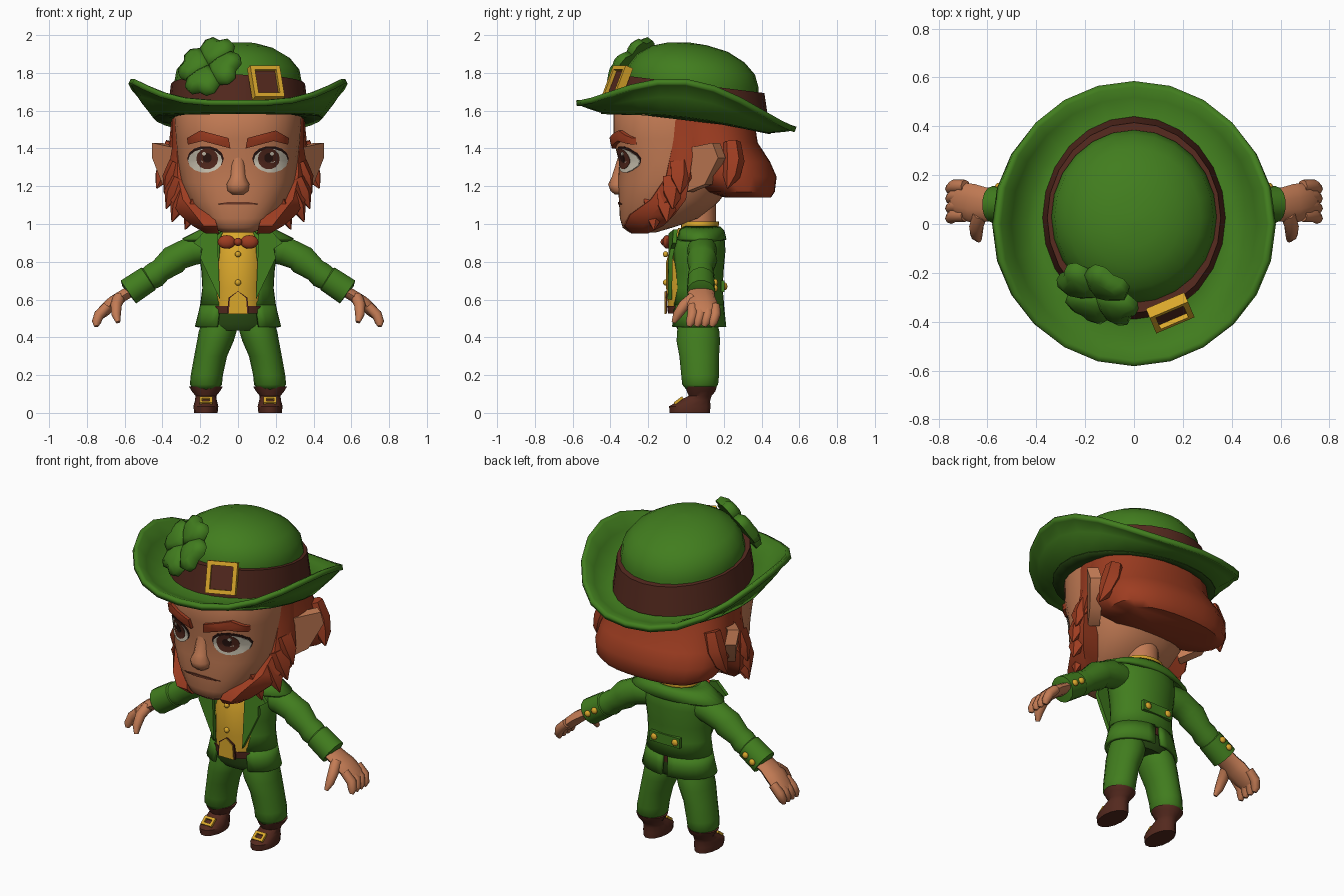
import bpy, bmesh
from math import sin, cos, pi, radians
from mathutils import Vector
from mathutils.bvhtree import BVHTree

old = bpy.data.objects.get("Cube")
if old:
    bpy.data.objects.remove(old, do_unlink=True)


def material(name, *rgb):
    m = bpy.data.materials.new(name)
    m.use_nodes = True
    m.diffuse_color = (*rgb, 1)
    m.node_tree.nodes["Principled BSDF"].inputs["Base Color"].default_value = (*rgb, 1)
    return m


green = material("leaf green", .053, .205, .013)
lining = material("dark lining green", .023, .07, .007)
brown = material("leather brown", .088, .022, .013)
skin_tone = material("warm skin", .55, .2, .09)
ginger = material("ginger hair", .34, .046, .015)
gold = material("gold", .7, .385, .024)
white = material("eye white", .62, .57, .46)
dark = material("dark lash", .025, .008, .006)
lip = material("lip line", .15, .04, .02)


def finish(name, bm, mat, mirror=False, thick=0, smooth=40, fix=True):
    bmesh.ops.remove_doubles(bm, verts=bm.verts, dist=.0002)
    if fix:
        bmesh.ops.recalc_face_normals(bm, faces=bm.faces)
    me = bpy.data.meshes.new(name)
    bm.to_mesh(me)
    bm.free()
    me.materials.append(mat)
    me.shade_smooth()
    me.set_sharp_from_angle(angle=radians(smooth))
    ob = bpy.data.objects.new(name, me)
    bpy.context.collection.objects.link(ob)
    if thick:
        mod = ob.modifiers.new("Thickness", 'SOLIDIFY')
        mod.thickness, mod.offset = thick, 0
    if mirror:
        ob.modifiers.new("Mirror", 'MIRROR')
    return ob


def skin(name, rings, mat, closed=True, caps=True, **kw):
    """Bridge rings of points into one surface."""
    bm = bmesh.new()
    rows = [[bm.verts.new(p) for p in ring] for ring in rings]
    n = len(rows[0])
    for a, b in zip(rows, rows[1:]):
        for i in range(n if closed else n - 1):
            j = (i + 1) % n
            bm.faces.new((a[i], a[j], b[j], b[i]))
    if caps and closed:
        bm.faces.new(rows[0])
        bm.faces.new(rows[-1])
    return finish(name, bm, mat, **kw)


def loft(name, rings, mat, n=24, power=2, arc=None, tilt=0, **kw):
    """Stack of (z, cx, cy, rx, ry) ovals; arc leaves an opening."""
    lo, hi = arc or (0, 360)
    steps = n + 1 if arc else n
    out = []
    for z, cx, cy, rx, ry in rings:
        ring = []
        for i in range(steps):
            a = radians(lo + (hi - lo) * i / n)
            c, s = cos(a), sin(a)
            k = (abs(c) ** power + abs(s) ** power) ** (-1 / power)
            y = cy + ry * s * k
            ring.append((cx + rx * c * k, y, z + tilt * y))
        out.append(ring)
    return skin(name, out, mat, closed=not arc, **kw)


def tube(name, path, mat, wide=1, n=10, **kw):
    """Round tube along (x, y, z, radius) points, widened along y."""
    pts = [Vector(p[:3]) for p in path]
    out = []
    for i, p in enumerate(pts):
        d = (pts[min(i + 1, len(pts) - 1)] - pts[max(i - 1, 0)]).normalized()
        up = d.cross(Vector((0, 1, 0))).normalized()
        side = up.cross(d)
        r = path[i][3]
        out.append([p + side * r * wide * cos(2 * pi * k / n) + up * r * sin(2 * pi * k / n)
                    for k in range(n)])
    return skin(name, out, mat, **kw)


def prism(name, pts, push, mat, **kw):
    push = Vector(push)
    return skin(name, [pts, [Vector(p) + push for p in pts]], mat, **kw)


def ball(name, loc, size, mat, **kw):
    bm = bmesh.new()
    bmesh.ops.create_uvsphere(bm, u_segments=12, v_segments=8, radius=1)
    bmesh.ops.scale(bm, vec=size, verts=bm.verts)
    bmesh.ops.translate(bm, vec=loc, verts=bm.verts)
    return finish(name, bm, mat, **kw)


def frame(name, at, normal, w, h, bar, depth, mat, **kw):
    """Rectangular buckle facing along a normal."""
    q = Vector(normal).to_track_quat('Z', 'Y')
    ring = lambda b, z: [Vector(at) + q @ Vector((sx * (w / 2 - b), sy * (h / 2 - b), z))
                         for sx, sy in ((1, 1), (-1, 1), (-1, -1), (1, -1))]
    loops = [ring(0, 0), ring(0, depth), ring(bar, depth), ring(bar, 0), ring(0, 0)]
    return skin(name, loops, mat, caps=False, **kw)


# Head and neck
head = loft("head", [(.955, 0, -.23, .08, .07), (.98, 0, -.205, .14, .13), (1.03, 0, -.135, .2, .215),
                     (1.12, 0, -.09, .26, .265), (1.22, 0, -.055, .3, .305), (1.33, 0, -.03, .318, .325),
                     (1.45, 0, -.03, .33, .355), (1.6, 0, -.02, .34, .365), (1.72, 0, 0, .3, .3)],
            skin_tone, n=32, power=2.4)
loft("neck", [(.92, 0, .07, .1, .09), (1.15, 0, .06, .09, .1)], skin_tone)
loft("nose", [(1.155, 0, -.345, .03, .03), (1.175, 0, -.355, .055, .045), (1.21, 0, -.36, .06, .052),
              (1.25, 0, -.345, .042, .048), (1.37, 0, -.325, .035, .03), (1.43, 0, -.33, .03, .03)],
     skin_tone, n=12, smooth=70)
ear = [(.32, 0, 1.4), (.455, .14, 1.43), (.455, .17, 1.35), (.4, .1, 1.21), (.33, 0, 1.17)]
prism("ears", ear, (-.05, .04, 0), skin_tone, mirror=True)

# Face details laid on the head surface
surface = BVHTree.FromPolygons([v.co for v in head.data.vertices],
                               [p.vertices for p in head.data.polygons])


def decal(name, outline, mat, lift, mirror=True):
    dense = [Vector(a).lerp(Vector(b), t / 3)
             for a, b in zip(outline, outline[1:] + outline[:1]) for t in range(3)]
    mid = sum(dense, Vector((0, 0))) / len(dense)
    bm = bmesh.new()

    def on_face(p, raise_by):
        hit = surface.ray_cast(Vector((p.x, -2, p.y)), Vector((0, 1, 0)))[0]
        return bm.verts.new((p.x, hit.y - raise_by, p.y))

    rows = [[on_face(mid.lerp(p, f), l) for p in dense]
            for f, l in ((1, 0), (1, lift), (.7, lift), (.35, lift))]
    n = len(dense)
    for a, b in zip(rows, rows[1:]):
        for i in range(n):
            bm.faces.new((a[i], a[i - 1], b[i - 1], b[i]))
    bm.faces.new(rows[-1])
    for f in bm.faces:
        f.normal_update()
        if f.normal.y > 0:
            f.normal_flip()
    finish(name, bm, mat, mirror=mirror, fix=False)


def oval(x, z, rx, rz):
    return [(x + rx * cos(pi * i / 7), z + rz * sin(pi * i / 7)) for i in range(14)]


decal("eyelids", oval(.172, 1.346, .097, .067), dark, .004)
decal("eye_whites", oval(.174, 1.335, .091, .063), white, .007)
decal("irises", oval(.163, 1.345, .058, .056), brown, .009)
decal("pupils", oval(.163, 1.35, .024, .026), dark, .011)
decal("eye_glints", oval(.18, 1.372, .01, .01), white, .013)
decal("eyebrows", [(.04, 1.4), (.05, 1.455), (.2, 1.495), (.27, 1.455), (.265, 1.42), (.19, 1.44)],
      ginger, .022)
decal("mouth", [(-.12, 1.105), (-.05, 1.117), (.05, 1.117), (.12, 1.105), (.05, 1.103), (-.05, 1.103)],
      lip, .006, mirror=False)

# Hair, side locks, sideburns and jagged beard
loft("hair", [(1.14, 0, .33, .3, .12), (1.17, 0, .28, .37, .19), (1.25, 0, .22, .4, .26),
              (1.33, 0, .18, .39, .265), (1.43, 0, .12, .365, .26), (1.62, 0, .08, .345, .27)], ginger, power=2.3)
tube("side_locks", [(.34, .24, 1.43, .05), (.37, .25, 1.33, .06), (.4, .24, 1.25, .045), (.43, .22, 1.19, .005)],
     ginger, n=6, mirror=True)
beard = [(1.62, .3, .35, -.08, .1), (1.4, .29, .35, -.08, .04), (1.25, .25, .375, -.11, .02),
         (1.13, .21, .36, -.19, 0), (1.05, .13, .31, -.3, -.06), (.99, .11, .24, -.33, -.12), (.95, .1, .17, -.29, -.2)]
skin("beard", [[(i, f, z), (i + (o - i) * .55, f + .005, z), (o, f + (b - f) * .5, z), (o, b, z), (i, b, z)]
               for z, i, o, f, b in beard], ginger, mirror=True)
for k, (x, y, z) in enumerate([(.36, -.03, 1.24), (.35, -.07, 1.16), (.32, -.1, 1.09), (.25, -.17, 1.05)]):
    tube(f"beard_tuft_{k + 1}", [(x - .04, y, z + .08, .05), (x, y, z, .045), (x + .03, y, z - .08, .003)],
         ginger, n=5, wide=1.3, mirror=True)

# Hat
brim = []
for r, dip, curl in ((.3, .02, 0), (.38, 0, 0), (.45, -.02, .03), (.52, -.005, .11), (.56, .005, .17), (.58, 0, .185)):
    ring = []
    for i in range(24):
        c, s = cos(pi * i / 12), sin(pi * i / 12)
        ring.append((r * c * .99, r * s, 1.57 + dip + curl * abs(c) ** 3 - .12 * r * s))
    brim.append(ring)
skin("hat_brim", brim, green, caps=False, thick=.03, smooth=60)
skin("hat_lining", [[Vector(p) - Vector((0, 0, .019)) for p in ring] for ring in brim[:3]],
     lining, caps=False, thick=.004)
loft("hat_band", [(1.58, 0, .025, .375, .415), (1.745, 0, .025, .355, .39), (1.745, 0, .025, .3, .33)],
     brown, tilt=-.125)
loft("hat_crown", [(1.65, 0, .03, .33, .35), (1.75, 0, .03, .338, .355), (1.82, 0, .03, .325, .335),
                   (1.88, 0, .025, .275, .285), (1.93, 0, .02, .19, .2), (1.955, 0, .01, .1, .1),
                   (1.962, 0, .01, .01, .01)], green, tilt=-.08, smooth=60)
facing = (.36, -.85, .38)
frame("hat_buckle", (.14, -.345, 1.74), facing, .17, .18, .024, .045, gold)
frame("hat_buckle_strap", (.14, -.345, 1.74), facing, .15, .15, .0745, .025, brown)

# Clover: four puffed heart leaves
turn = Vector((-.4, -.72, .55)).to_track_quat('Z', 'Y')
heart = [(0, 0), (.055, .035), (.097, .095), (.085, .15), (.045, .172), (0, .157),
         (-.045, .172), (-.085, .15), (-.097, .095), (-.055, .035)]
for k in range(4):
    a = radians(90 * k - 6)
    place = lambda u, v, h: Vector((-.15, -.29, 1.835)) + turn @ Vector((u * cos(a) - v * sin(a), u * sin(a) + v * cos(a), h))
    skin(f"clover_leaf_{k + 1}", [[place(u, v, -.02) for u, v in heart], [place(u, v, .015) for u, v in heart],
         [place(u * .6, .035 + v * .6, .04) for u, v in heart]], green, smooth=60)

# Coat, cape collar and lapels
loft("coat_body", [(.57, 0, .06, .192, .133), (.66, 0, .06, .18, .125), (.75, 0, .06, .185, .13),
                   (.86, 0, .06, .2, .14), (.93, 0, .07, .19, .125), (.98, 0, .08, .12, .09)],
     green, arc=(-60, 240), thick=.018, smooth=60)
loft("coat_skirt", [(.57, 0, .06, .192, .133), (.52, 0, .06, .203, .138), (.455, 0, .06, .22, .145)],
     green, arc=(-60, 85), n=12, thick=.018, mirror=True)
loft("cape_collar", [(.98, 0, .08, .135, .095), (.96, 0, .075, .2, .12), (.915, 0, .075, .29, .13)],
     green, arc=(-62, 242), thick=.02)
prism("lapels", [(.095, -.075, .6), (.11, -.07, .95), (.17, -.045, .97), (.235, -.05, .9), (.19, -.06, .87), (.2, -.07, .82)],
      (0, -.022, 0), green, mirror=True)
prism("back_strap", [(-.1, .185, .64), (.1, .185, .64), (.1, .185, .7), (-.1, .185, .7)], (0, .02, 0), green)
ball("back_buttons", (.07, .207, .67), (.02, .012, .02), gold, mirror=True)

# Waistcoat, shirt collar, bow tie and belt
loft("waistcoat", [(.54, 0, .04, .15, .135), (.66, 0, .04, .145, .145), (.8, 0, .04, .15, .145),
                   (.92, 0, .05, .13, .12), (.98, 0, .06, .11, .1)], gold)
loft("shirt_collar", [(.95, 0, .07, .13, .1), (1.012, 0, .075, .12, .1)], gold)
ball("bow_wings", (.06, -.1, .905), (.048, .025, .036), ginger, mirror=True)
ball("bow_knot", (0, -.11, .905), (.022, .025, .022), ginger)
for k, z in enumerate((.84, .69)):
    ball(f"waistcoat_button_{k + 1}", (0, -.108, z), (.016, .014, .016), gold)
loft("belt", [(.525, 0, .045, .165, .14), (.565, 0, .045, .165, .145)], brown)
badge = [(-.058, .525), (.058, .525), (.05, .61), (0, .645), (-.05, .61)]
prism("buckle_backing", [(x, -.1, z) for x, z in badge], (0, -.009, 0), brown)
prism("belt_buckle", [(x * .85, -.105, .01 + z * .98) for x, z in badge], (0, -.009, 0), gold)

# Sleeves, cuffs and hands
tube("sleeves", [(.15, .08, .87, .07), (.24, .085, .86, .08), (.31, .085, .83, .074), (.34, .085, .81, .081),
                 (.41, .08, .755, .064), (.44, .08, .73, .071), (.52, .08, .68, .056)], green, n=14, mirror=True)
tube("cuffs", [(.465, .08, .715, .055), (.475, .08, .71, .072), (.58, .08, .64, .075), (.585, .08, .636, .045)],
     green, n=14, mirror=True)
for k, (x, z) in enumerate(((.505, .69), (.55, .66))):
    ball(f"cuff_buttons_{k + 1}", (x, .155, z), (.019, .014, .019), gold, mirror=True)
tube("palms", [(.56, .08, .65, .032), (.61, .08, .62, .032), (.66, .085, .585, .036), (.71, .095, .54, .034),
               (.735, .095, .515, .026)], skin_tone, wide=2.2, mirror=True, smooth=60)
for k in range(4):
    y = .035 + .04 * k
    tube(f"fingers_{k + 1}", [(.69, y, .565, .026), (.735, y, .52, .028), (.75, y - .012, .48, .024), (.75, y - .02, .458, .012)],
         skin_tone, n=8, mirror=True, smooth=60)
tube("thumbs", [(.63, .04, .61, .032), (.645, -.01, .57, .03), (.645, -.045, .52, .025), (.635, -.065, .48, .012)],
     skin_tone, n=8, mirror=True, smooth=60)

# Trousers and boots
loft("trouser_seat", [(.435, 0, .06, .17, .1), (.47, 0, .06, .197, .122), (.56, 0, .06, .165, .12)], lining)
loft("trouser_legs", [(.5, .095, .06, .09, .1), (.43, .108, .065, .1, .112), (.38, .12, .065, .097, .115),
                      (.3, .145, .07, .087, .105), (.2, .165, .075, .085, .1), (.15, .17, .075, .085, .095),
                      (.125, .17, .075, .065, .075)], green, n=16, mirror=True, smooth=60)
loft("boots", [(0, .17, .02, .062, .11), (.035, .17, .02, .066, .112), (.065, .17, .045, .058, .085),
               (.09, .17, .075, .055, .062), (.115, .17, .08, .075, .078), (.14, .17, .08, .09, .085)],
     brown, n=14, mirror=True)
frame("boot_buckles", (.17, -.035, .06), (0, -.6, .8), .07, .055, .015, .014, gold, mirror=True)
